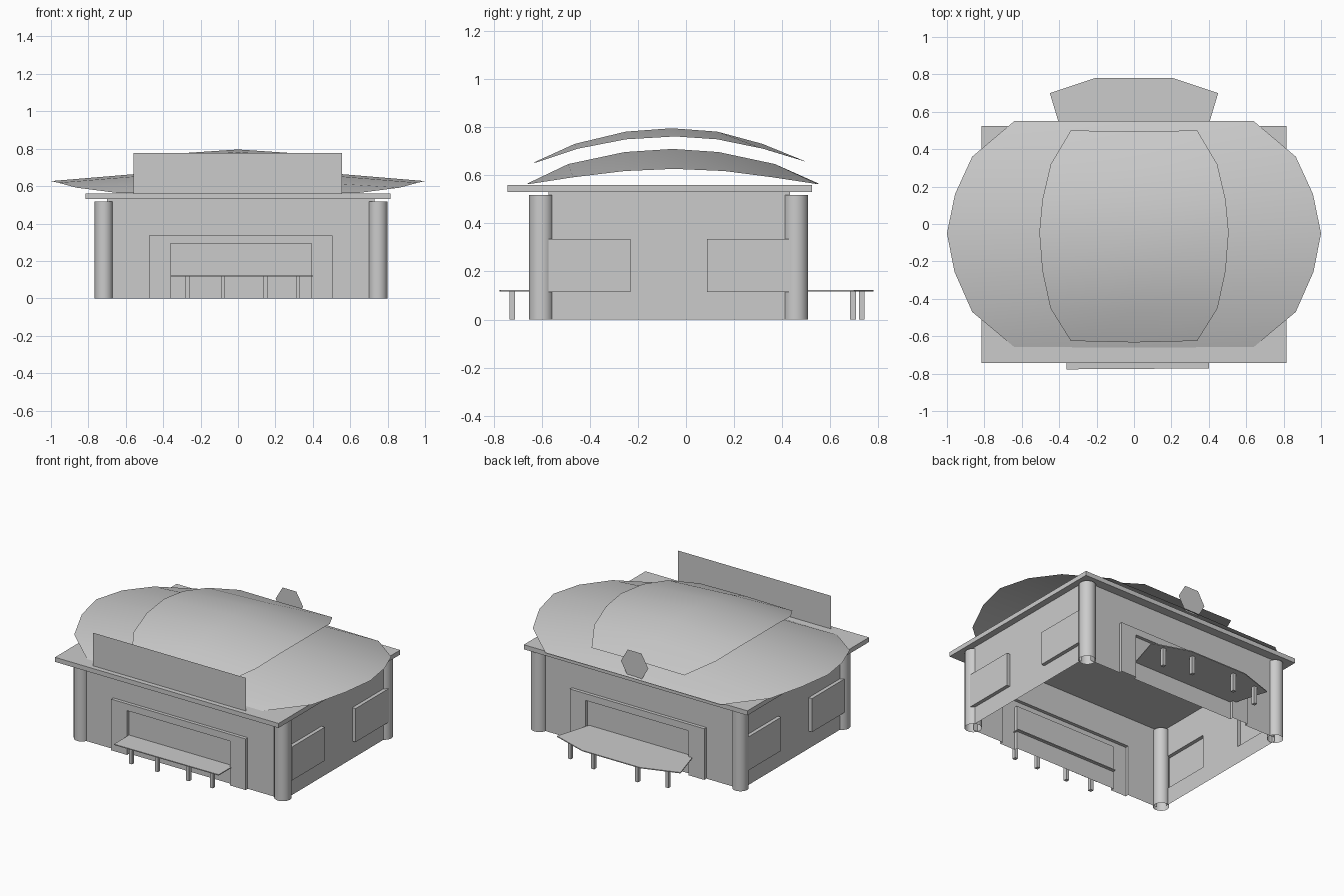
import bpy, bmesh, math

if "Cube" in bpy.data.objects:
    bpy.data.objects.remove(bpy.data.objects["Cube"])

def make(name, verts, faces, smooth=None, merge=False):
    me = bpy.data.meshes.new(name)
    me.from_pydata(verts, [], faces)
    bm = bmesh.new()
    bm.from_mesh(me)
    if merge:
        bmesh.ops.remove_doubles(bm, verts=bm.verts, dist=0.0001)
    bmesh.ops.recalc_face_normals(bm, faces=bm.faces)
    bm.to_mesh(me)
    bm.free()
    ob = bpy.data.objects.new(name, me)
    bpy.context.collection.objects.link(ob)
    if smooth:
        bpy.ops.object.select_all(action='DESELECT')
        bpy.context.view_layer.objects.active = ob
        ob.select_set(True)
        bpy.ops.object.shade_smooth_by_angle(angle=math.radians(smooth))
    return ob

def prism(name, pts, z0, z1, bottom=True, smooth=None):
    n = len(pts)
    v = [(x, y, z0) for x, y in pts] + [(x, y, z1) for x, y in pts]
    f = [(i, (i + 1) % n, n + (i + 1) % n, n + i) for i in range(n)]
    f.append(tuple(range(n, 2 * n)))
    if bottom:
        f.append(tuple(range(n))[::-1])
    return make(name, v, f, smooth)

def box(name, x0, x1, y0, y1, z0, z1):
    return prism(name, [(x0, y0), (x1, y0), (x1, y1), (x0, y1)], z0, z1)

# thin wall on a grid of cells; cells in "raised" are pushed out, open behind
def wall(name, us, zs, raised, place, depth):
    v, f = [], []
    def quad(*pts):
        f.append(tuple(range(len(v), len(v) + 4)))
        v.extend(place(*p) for p in pts)
    for i in range(len(us) - 1):
        for j in range(len(zs) - 1):
            up = (i, j) in raised
            d = depth if up else 0
            a, b, c, e = us[i], us[i + 1], zs[j], zs[j + 1]
            quad((a, c, d), (b, c, d), (b, e, d), (a, e, d))
            if up:
                for n, p, q in (((i - 1, j), (a, c), (a, e)), ((i + 1, j), (b, c), (b, e)),
                                ((i, j - 1), (a, c), (b, c)), ((i, j + 1), (a, e), (b, e))):
                    if n not in raised and n[1] >= 0:
                        quad((*p, 0), (*q, 0), (*q, depth), (*p, depth))
    return make(name, v, f, merge=True)

# end walls with entrance frames, side walls with window panels
frame_u, frame_z = [-0.70, -0.475, -0.36, 0.392, 0.505, 0.73], [0, 0.292, 0.337, 0.535]
frame = {(1, 0), (3, 0), (1, 1), (2, 1), (3, 1)}
win_u, win_z = [-0.573, -0.232, 0.088, 0.433], [0, 0.115, 0.336, 0.535]
windows = {(0, 1), (2, 1)}
wall("front_wall", frame_u, frame_z, frame, lambda u, z, d: (u, -0.62 - d, z), 0.022)
wall("back_wall", frame_u, frame_z, frame, lambda u, z, d: (u, 0.466 + d, z), 0.022)
wall("right_wall", win_u, win_z, windows, lambda u, z, d: (0.772 + d, u, z), 0.024)
wall("left_wall", win_u, win_z, windows, lambda u, z, d: (-0.732 - d, u, z), 0.024)

# overhanging slab
box("roof_slab", -0.815, 0.815, -0.742, 0.525, 0.53, 0.56)

# corner columns, open underneath
for side, cx, r in (("left", -0.717, 0.049), ("right", 0.748, 0.052)):
    for end, cy in (("front", -0.602), ("back", 0.457)):
        ring = [(cx + r * math.cos(math.tau * i / 14),
                 cy + r * math.sin(math.tau * i / 14)) for i in range(14)]
        prism(f"{end}_{side}_column", ring, 0, 0.519, bottom=False, smooth=35)

# counter tops and their legs
prism("front_counter", [(-0.36, -0.777), (0.40, -0.772), (0.40, -0.60), (-0.36, -0.60)], 0.117, 0.123)
prism("back_counter", [(-0.38, 0.466), (-0.45, 0.70), (-0.21, 0.78), (0.21, 0.78),
                       (0.45, 0.70), (0.38, 0.466)], 0.117, 0.123)
legs = [("front", x, -0.723) for x in (-0.27, -0.08, 0.147, 0.32)]
legs += [("back", x, y) for x, y in ((-0.355, 0.695), (-0.16, 0.732), (0.16, 0.732), (0.355, 0.695))]
for end, x, y in legs:
    box(f"{end}_counter_leg", x - 0.011, x + 0.011, y - 0.012, y + 0.012, 0, 0.118)

# curved roof shells: rows of (edge y, ridge y, half width, edge z, ridge z)
def shell(name, rows):
    v, f = [], []
    for ye, yr, w, ze, zr in rows:
        v += [(-w, ye, ze), (0, yr, zr), (w, ye, ze)]
    for r in range(len(rows) - 1):
        for c in range(2):
            a = r * 3 + c
            f.append((a, a + 1, a + 4, a + 3))
    make(name, v, f, smooth=40)

shell("lower_roof_shell", [
    (-0.658, -0.66, 0.64, 0.563, 0.566), (-0.47, -0.49, 0.865, 0.592, 0.647),
    (-0.255, -0.255, 0.96, 0.618, 0.697), (-0.05, -0.055, 1.0, 0.627, 0.71),
    (0.16, 0.135, 0.957, 0.618, 0.697), (0.36, 0.37, 0.865, 0.592, 0.647),
    (0.55, 0.552, 0.64, 0.563, 0.566)])
shell("upper_roof_shell", [
    (-0.625, -0.633, 0.338, 0.653, 0.654), (-0.45, -0.463, 0.447, 0.711, 0.731),
    (-0.25, -0.25, 0.49, 0.75, 0.782), (-0.045, -0.06, 0.506, 0.762, 0.796),
    (0.13, 0.13, 0.49, 0.75, 0.782), (0.32, 0.318, 0.445, 0.711, 0.731),
    (0.50, 0.495, 0.338, 0.657, 0.658)])

# flat sign boards standing on the slab
make("front_sign_board", [(-0.56, -0.71, 0.56), (0.556, -0.71, 0.56),
                          (0.556, -0.71, 0.778), (-0.56, -0.71, 0.778)], [(0, 1, 2, 3)])
make("back_sign_board", [(0.1 * math.cos(math.tau * i / 6), 0.535, 0.65 + 0.1 * math.sin(math.tau * i / 6))
                         for i in range(6)], [tuple(range(6))[::-1]])
